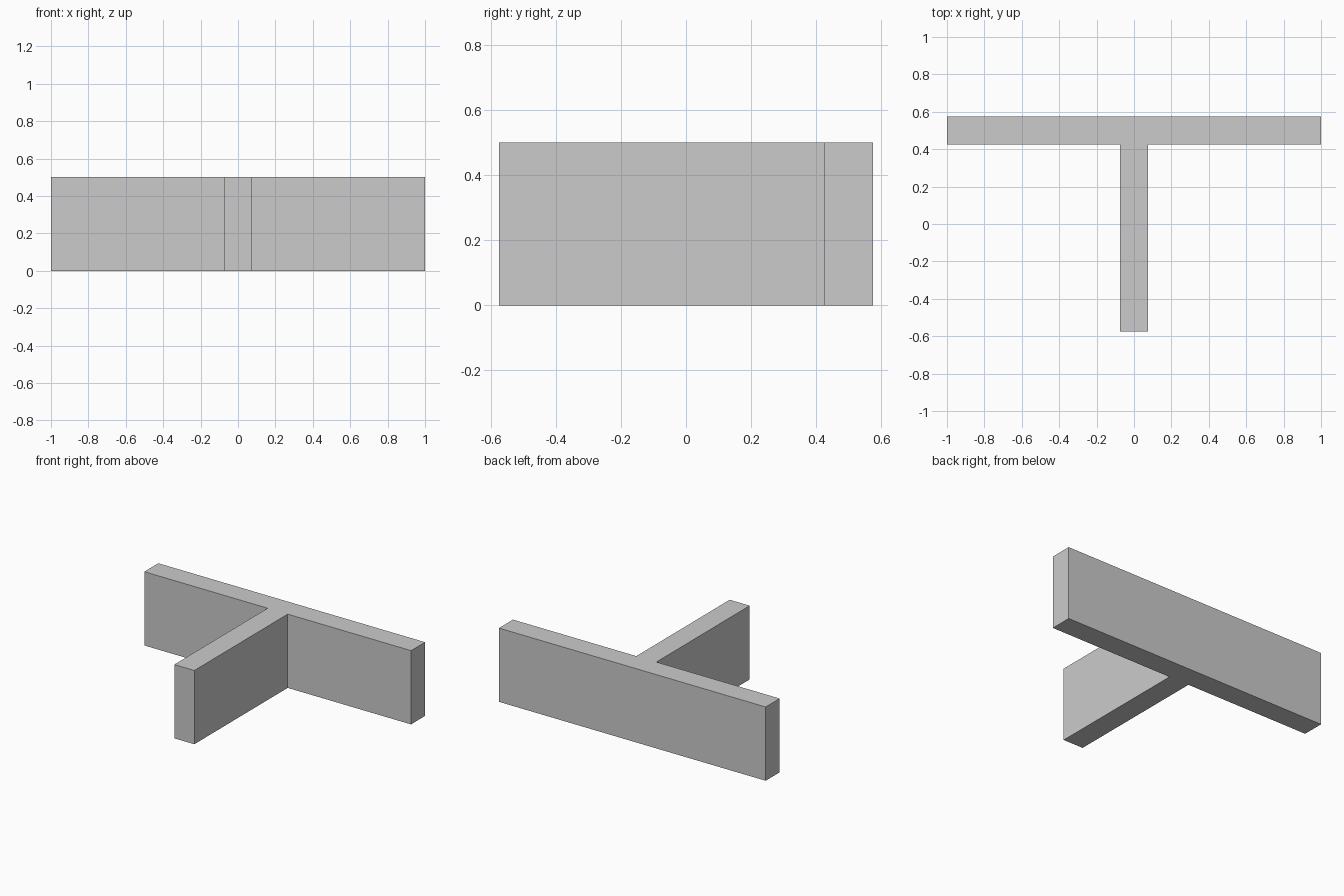
import bpy
import bmesh

cube = bpy.data.objects.get("Cube")
if cube:
    bpy.data.objects.remove(cube, do_unlink=True)

HEIGHT = 0.5
HALF_THICK = 0.075
BACK, FRONT = 0.575, -0.575
INNER = BACK - 2 * HALF_THICK

# Plain grey material
grey = bpy.data.materials.new("plain_grey")
grey.use_nodes = True
colour = (0.6, 0.6, 0.6, 1)
grey.diffuse_color = colour
grey.node_tree.nodes["Principled BSDF"].inputs["Base Color"].default_value = colour

# T-shaped outline: right half, then mirrored for the left half
right_half = [(HALF_THICK, FRONT), (HALF_THICK, INNER), (1, INNER), (1, BACK)]
outline = right_half + [(-x, y) for x, y in reversed(right_half)]

# Wall: the outline raised to full height
bm = bmesh.new()
base = bm.faces.new([bm.verts.new((x, y, 0)) for x, y in outline])
raised = bmesh.ops.extrude_face_region(bm, geom=[base], use_keep_orig=True)
top_verts = [v for v in raised["geom"] if isinstance(v, bmesh.types.BMVert)]
bmesh.ops.translate(bm, verts=top_verts, vec=(0, 0, HEIGHT))
bmesh.ops.recalc_face_normals(bm, faces=bm.faces)

mesh = bpy.data.meshes.new("t_shaped_wall")
bm.to_mesh(mesh)
bm.free()
mesh.materials.append(grey)
wall = bpy.data.objects.new("t_shaped_wall", mesh)
bpy.context.collection.objects.link(wall)
